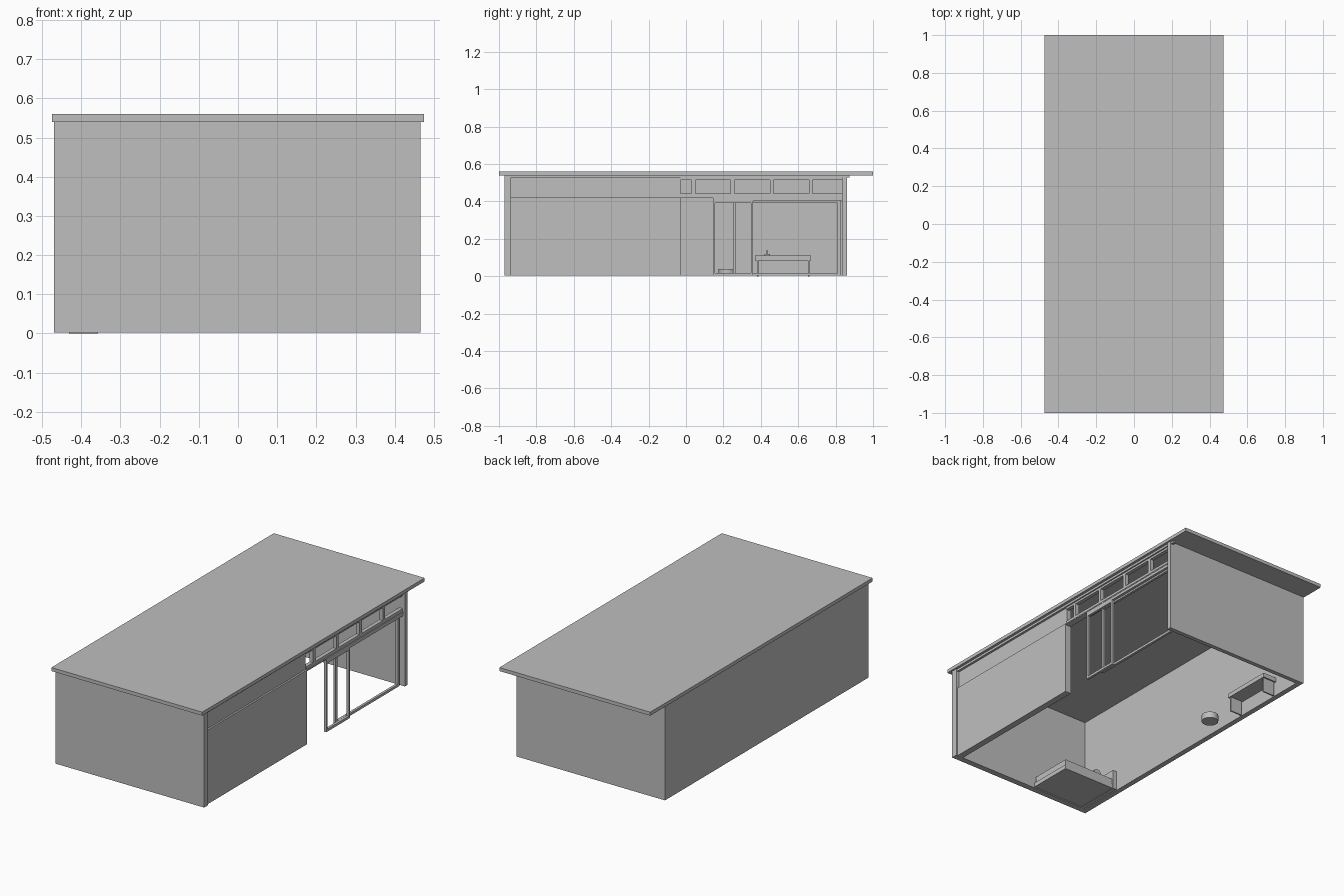
import bpy, bmesh, math
from mathutils import Vector

if "Cube" in bpy.data.objects:
    bpy.data.objects.remove(bpy.data.objects["Cube"])

grey = bpy.data.materials.new("plain_grey")
grey.diffuse_color = (0.52, 0.52, 0.52, 1)
grey.use_nodes = True
grey.node_tree.nodes["Principled BSDF"].inputs["Base Color"].default_value = grey.diffuse_color


def finish(name, bm):
    mesh = bpy.data.meshes.new(name)
    bm.to_mesh(mesh)
    bm.free()
    mesh.materials.append(grey)
    ob = bpy.data.objects.new(name, mesh)
    bpy.context.collection.objects.link(ob)
    return ob


def boxes(name, *spans):
    """One object from boxes given as (x0, x1, y0, y1, z0, z1)."""
    bm = bmesh.new()
    for x0, x1, y0, y1, z0, z1 in spans:
        verts = bmesh.ops.create_cube(bm, size=1)["verts"]
        bmesh.ops.scale(bm, vec=(x1 - x0, y1 - y0, z1 - z0), verts=verts)
        bmesh.ops.translate(bm, verts=verts, vec=((x0 + x1) / 2, (y0 + y1) / 2, (z0 + z1) / 2))
    return finish(name, bm)


def cylinder(name, centre, radius, depth, turn=(0, 0, 0)):
    bm = bmesh.new()
    bmesh.ops.create_cone(bm, cap_ends=True, segments=24, radius1=radius, radius2=radius, depth=depth)
    ob = finish(name, bm)
    ob.location = Vector(centre)
    ob.rotation_euler = turn
    for p in ob.data.polygons:
        p.use_smooth = len(p.vertices) == 4
    return ob


# Shell: roof slab and solid walls, open underneath
boxes("roof", (-0.475, 0.475, -1, 1, 0.54, 0.56))
boxes("left_wall", (-0.47, -0.44, -0.97, 0.86, 0.003, 0.54))
boxes("front_wall", (-0.44, 0.466, -0.97, -0.935, 0.003, 0.54))
boxes("back_wall", (-0.44, 0.466, 0.835, 0.86, 0.003, 0.54))

# Right side: solid lower panel, set-back upper strip, beam under the roof
boxes("right_panel", (0.42, 0.457, -0.935, -0.03, 0.003, 0.425))
boxes("right_upper_strip", (0.42, 0.447, -0.935, -0.03, 0.425, 0.527))
boxes("eave_beam", (0.43, 0.46, -0.935, 0.835, 0.527, 0.54))
boxes("eave_beam_end", (0.445, 0.46, 0.86, 0.875, 0.527, 0.54))

# High window row: rails with evenly spaced posts
X0, X1 = 0.43, 0.452
rails = [(X0, X1, -0.03, 0.835, 0.425, 0.442), (X0, X1, -0.03, 0.835, 0.515, 0.527)]
posts = [(X0, X1, 0.03 + 0.209 * i, 0.05 + 0.209 * i, 0.442, 0.515) for i in range(4)]
boxes("high_window_frame", *rails, *posts)

# Long track above the glazed doors
boxes("door_track", (0.42, 0.457, -0.03, 0.835, 0.418, 0.425),
      (0.425, 0.455, 0.145, 0.835, 0.402, 0.418))


def door_frame(name, x, y0, y1, side):
    a, b = x, x + 0.014
    boxes(name, (a, b, y0, y0 + side, 0.003, 0.402), (a, b, y1 - side, y1, 0.003, 0.402),
          (a, b, y0 + side, y1 - side, 0.003, 0.017),
          (a, b, y0 + side, y1 - side, 0.392, 0.402))


# Sliding leaf in front of a wide fixed leaf
door_frame("sliding_door_frame", 0.441, 0.145, 0.357, 0.01)
door_frame("fixed_door_frame", 0.426, 0.25, 0.825, 0.016)

# Bed with headboard in the front left corner
boxes("bed_base", (-0.41, -0.08, -0.93, -0.67, 0.005, 0.03))
boxes("bed_mattress", (-0.41, -0.085, -0.925, -0.675, 0.03, 0.065))
boxes("bed_headboard", (-0.435, -0.41, -0.935, -0.665, 0.003, 0.115))
cylinder("bed_pillow", (-0.33, -0.8, 0.08), 0.025, 0.2, (math.pi / 2, 0, 0))

# Desk with panel legs and a small ornament
boxes("desk_top", (-0.438, -0.352, 0.37, 0.668, 0.085, 0.11))
boxes("desk_legs", (-0.432, -0.358, 0.38, 0.388, 0, 0.085),
      (-0.432, -0.358, 0.652, 0.66, 0, 0.085))
boxes("desk_ornament", (-0.41, -0.38, 0.42, 0.45, 0.11, 0.118),
      (-0.40, -0.39, 0.43, 0.437, 0.118, 0.14))

# Low round stool
cylinder("round_stool", (-0.35, 0.22, 0.022), 0.045, 0.036)
